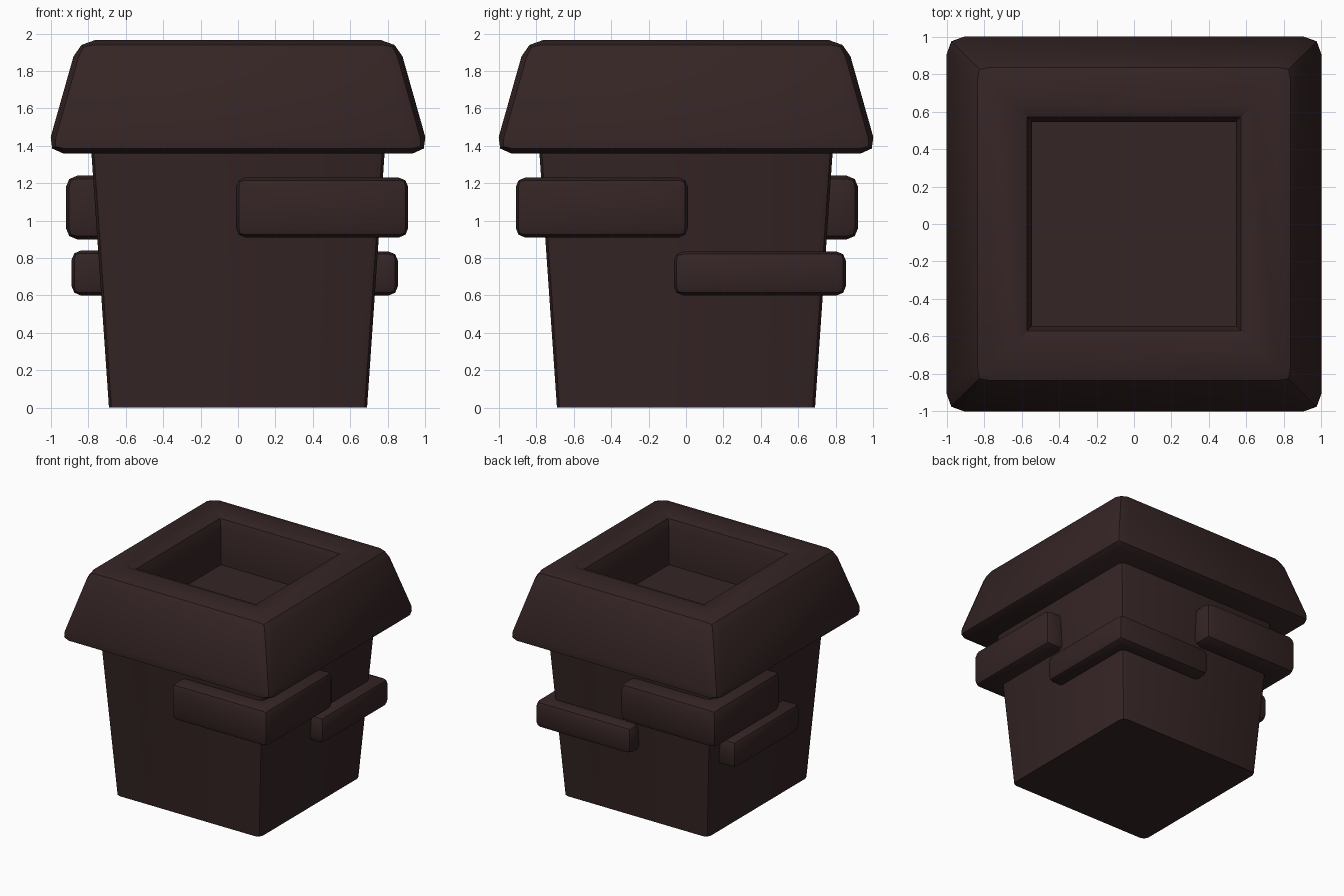
import bpy, bmesh, math

if "Cube" in bpy.data.objects:
    bpy.data.objects.remove(bpy.data.objects["Cube"])

mat = bpy.data.materials.new("dark_brown")
mat.diffuse_color = (0.036, 0.018, 0.018, 1)
mat.use_nodes = True
mat.node_tree.nodes["Principled BSDF"].inputs["Base Color"].default_value = mat.diffuse_color


def stack(name, loops, bevel, pick):
    """Loft matching loops of points, cap both ends, bevel the edges chosen by pick(level_a, level_b)."""
    bm = bmesh.new()
    rings = [[bm.verts.new(p) for p in loop] for loop in loops]
    level = {v: i for i, ring in enumerate(rings) for v in ring}
    n = len(rings[0])
    for a, b in zip(rings, rings[1:]):
        for i in range(n):
            j = (i + 1) % n
            bm.faces.new((a[i], a[j], b[j], b[i]))
    bm.faces.new(rings[0])
    bm.faces.new(rings[-1])
    bmesh.ops.recalc_face_normals(bm, faces=bm.faces)
    edges = [e for e in bm.edges if pick(*sorted(level[v] for v in e.verts))]
    bmesh.ops.bevel(bm, geom=edges, offset=bevel, offset_type='OFFSET',
                    segments=2, profile=0.5, affect='EDGES', clamp_overlap=True)
    bmesh.ops.recalc_face_normals(bm, faces=bm.faces)
    me = bpy.data.meshes.new(name)
    bm.to_mesh(me)
    bm.free()
    me.materials.append(mat)
    ob = bpy.data.objects.new(name, me)
    bpy.context.collection.objects.link(ob)
    bpy.ops.object.select_all(action='DESELECT')
    ob.select_set(True)
    bpy.context.view_layer.objects.active = ob
    bpy.ops.object.shade_smooth_by_angle(angle=math.radians(31))
    return ob


def square(h, z):
    return [(-h, -h, z), (h, -h, z), (h, h, z), (-h, h, z)]


def slab(name, outline, z0, z1, bevel):
    loops = [[(x, y, z) for x, y in outline] for z in (z0, z1)]
    return stack(name, loops, bevel, lambda a, b: True)


def corner_band(name, sx, sy, out, start, z0, z1, bevel, inner=0.66):
    """L-shaped stone wrapped round one corner of the body."""
    pts = [(start, out), (out, out), (out, start), (inner, start), (inner, inner), (start, inner)]
    return slab(name, [(sx * x, sy * y) for x, y in pts], z0, z1, bevel)


# Tapered body, only its upright edges softened
stack("body", [square(0.69, 0), square(0.785, 1.38)], 0.045, lambda a, b: a != b)

# Flared rim with a square recess
stack("rim", [square(1.026, 1.36), square(0.855, 1.965), square(0.545, 1.965), square(0.545, 1.555)],
      0.09, lambda a, b: (a, b) in {(0, 0), (1, 1), (2, 2), (0, 1)})

# Wide upper bands on opposite corners
corner_band("upper_band_front_right", 1, -1, 0.91, -0.01, 0.91, 1.23, 0.05)
corner_band("upper_band_back_left", -1, 1, 0.92, 0.0, 0.90, 1.24, 0.06)

# Thin lower band on the back right corner, and a straight one on the left
corner_band("lower_band_back_right", 1, 1, 0.855, -0.065, 0.60, 0.835, 0.05)
slab("lower_band_left", [(-0.89, -0.3), (-0.66, -0.3), (-0.66, 0.6), (-0.89, 0.6)], 0.60, 0.84, 0.05)
